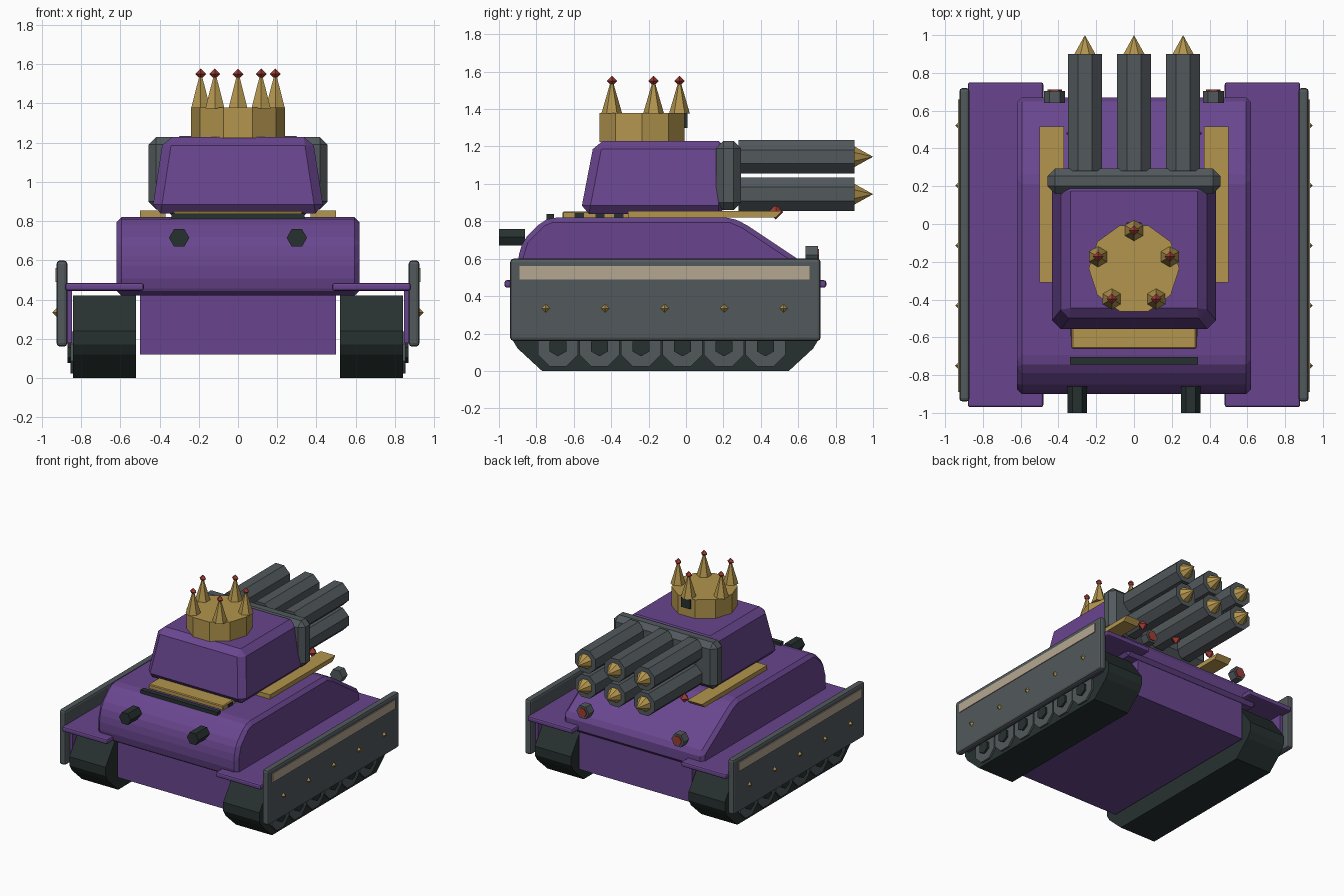
import bpy, bmesh, math
from mathutils import Matrix, Vector

cube = bpy.data.objects.get("Cube")
if cube:
    bpy.data.objects.remove(cube, do_unlink=True)


def material(name, rgb):
    m = bpy.data.materials.new(name)
    m.use_nodes = True
    m.diffuse_color = (*rgb, 1)
    m.node_tree.nodes["Principled BSDF"].inputs["Base Color"].default_value = (*rgb, 1)
    return m


PURPLE = material("purple armour", (0.14, 0.06, 0.27))
GREY = material("steel grey", (0.085, 0.1, 0.107))
DARK = material("dark rubber", (0.02, 0.031, 0.03))
GOLD = material("gold", (0.45, 0.30, 0.075))
BEIGE = material("beige", (0.46, 0.38, 0.28))
RED = material("red gem", (0.35, 0.045, 0.035))


def finish(name, bm, mat, bevel=0, segments=1):
    if bevel:
        bmesh.ops.bevel(bm, geom=bm.edges[:], offset=bevel, segments=segments,
                        affect='EDGES', profile=0.5, clamp_overlap=True)
    bmesh.ops.recalc_face_normals(bm, faces=bm.faces[:])
    me = bpy.data.meshes.new(name)
    bm.to_mesh(me)
    bm.free()
    me.materials.append(mat)
    ob = bpy.data.objects.new(name, me)
    bpy.context.collection.objects.link(ob)
    return ob


def box(name, mat, x, y, z, bevel=0, segments=1):
    """Box from (min, max) ranges."""
    bm = bmesh.new()
    bmesh.ops.create_cube(bm, size=1)
    for v in bm.verts:
        v.co = Vector([r[0] + (c + 0.5) * (r[1] - r[0]) for c, r in zip(v.co, (x, y, z))])
    return finish(name, bm, mat, bevel, segments)


def extrude(name, mat, profile, x, bevel=0):
    """Side profile in (y, z) extruded across an x range."""
    bm = bmesh.new()
    face = bm.faces.new([bm.verts.new((x[0], y, z)) for y, z in profile])
    new = bmesh.ops.extrude_face_region(bm, geom=[face])["geom"]
    moved = [g for g in new if isinstance(g, bmesh.types.BMVert)]
    bmesh.ops.translate(bm, verts=moved, vec=(x[1] - x[0], 0, 0))
    return finish(name, bm, mat, bevel)


def cone(name, mat, base, axis, length, r1, r2, sides, turn=0):
    """Cone or cylinder that starts at base and runs along axis."""
    bm = bmesh.new()
    bmesh.ops.create_cone(bm, cap_ends=True, segments=sides, radius1=r1, radius2=r2, depth=length)
    axis = Vector(axis)
    spin = axis.to_track_quat('Z', 'Y').to_matrix().to_4x4()
    place = Matrix.Translation(Vector(base) + axis * length / 2)
    bmesh.ops.transform(bm, verts=bm.verts[:], matrix=place @ spin @ Matrix.Rotation(turn, 4, 'Z'))
    bmesh.ops.remove_doubles(bm, verts=bm.verts[:], dist=0.0001)
    return finish(name, bm, mat)


def gem(name, mat, centre, r):
    bm = bmesh.new()
    bmesh.ops.create_uvsphere(bm, u_segments=4, v_segments=2, radius=r)
    bmesh.ops.translate(bm, verts=bm.verts[:], vec=centre)
    return finish(name, bm, mat)


def span(side, a, b):
    return tuple(sorted((side * a, side * b)))


# Hull
box("lower_hull", PURPLE, (-0.5, 0.5), (-0.81, 0.64), (0.12, 0.45))
extrude("upper_hull", PURPLE,
        [(-0.87, 0.42), (-0.9, 0.48), (-0.9, 0.6), (-0.87, 0.7), (-0.77, 0.8), (-0.72, 0.82),
         (0.24, 0.82), (0.31, 0.79), (0.67, 0.55), (0.67, 0.42)], (-0.62, 0.62), 0.03)

# Running gear, mirrored on both sides
for s, label in ((1, "left"), (-1, "right")):
    extrude(label + "_track", DARK,
            [(-0.77, 0), (0.55, 0), (0.68, 0.12), (0.71, 0.17), (0.71, 0.24), (0.58, 0.42),
             (-0.8, 0.42), (-0.93, 0.24), (-0.93, 0.17), (-0.9, 0.12)], span(s, 0.52, 0.84))
    for i in range(6):
        y = -0.685 + i * 0.222
        cone(label + "_road_wheel", GREY, (s * 0.82, y, 0.13), (s, 0, 0), 0.035, 0.115, 0.115, 8, math.pi / 8)
        cone(label + "_wheel_hub", DARK, (s * 0.83, y, 0.13), (s, 0, 0), 0.04, 0.052, 0.052, 6)
    box(label + "_fender", PURPLE, span(s, 0.48, 0.88), (-0.97, 0.75), (0.445, 0.485), 0.012, 2)
    box(label + "_skirt_mount", PURPLE, span(s, 0.845, 0.875), (-0.88, 0.66), (0.18, 0.45))
    box(label + "_skirt", GREY, span(s, 0.87, 0.925), (-0.94, 0.72), (0.16, 0.6), 0.018, 2)
    box(label + "_skirt_stripe", BEIGE, span(s, 0.922, 0.931), (-0.89, 0.66), (0.49, 0.56))
    for i in range(5):
        gem(label + "_skirt_rivet", GOLD, (s * 0.922, -0.75 + i * 0.318, 0.335), 0.025)

    # Lamps and deck rails
    cone(label + "_headlight", DARK, (s * 0.3, -0.86, 0.715), (0, -1, 0), 0.14, 0.052, 0.052, 6, math.pi / 6)
    cone(label + "_headlight_lens", DARK, (s * 0.3, -0.995, 0.715), (0, -1, 0), 0.005, 0.03, 0.03, 6, math.pi / 6)
    cone(label + "_tail_light", GREY, (s * 0.42, 0.64, 0.62), (0, 1, 0), 0.065, 0.056, 0.056, 6, math.pi / 6)
    cone(label + "_tail_lens", RED, (s * 0.42, 0.7, 0.62), (0, 1, 0), 0.012, 0.038, 0.038, 6, math.pi / 6)
    extrude(label + "_deck_rail", GOLD,
            [(-0.31, 0.82), (0.48, 0.82), (0.515, 0.855), (-0.31, 0.855)], span(s, 0.37, 0.5))

# Engine deck grille
box("grille_plate", GOLD, (-0.33, 0.33), (-0.66, -0.3), (0.815, 0.853), 0.006)
box("grille_slot", DARK, (-0.34, 0.34), (-0.745, -0.705), (0.81, 0.838))
for y in (-0.57, -0.46, -0.36):
    box("grille_slat", DARK, (-0.336, 0.336), (y - 0.025, y + 0.025), (0.815, 0.845))
for x in (-0.32, 0, 0.32):
    gem("deck_gem", RED, (x, 0.48, 0.85), 0.04)

# Turret with tapering walls
bm = bmesh.new()
bmesh.ops.create_cube(bm, size=2)
for v in bm.verts:
    top, front = v.co.z > 0, v.co.y < 0
    half = 0.38 if top else 0.44
    y = (-0.49 if top else -0.565) if front else 0.22
    v.co = (math.copysign(half, v.co.x), y, 1.23 if top else 0.84)
finish("turret", bm, PURPLE, 0.045)
box("launcher_plate", GREY, (-0.457, 0.457), (0.16, 0.295), (0.86, 1.23), 0.04)

# Missile battery
for x in (-0.26, 0, 0.26):
    for z in (0.945, 1.145):
        cone("missile_tube", GREY, (x, 0.28, z), (0, 1, 0), 0.62, 0.097, 0.097, 8, math.pi / 8)
        cone("missile_tip", GOLD, (x, 0.9, z), (0, 1, 0), 0.1, 0.06, 0, 8, math.pi / 8)

# Crown cupola
cx, cy = 0, -0.235
cone("crown_band", GOLD, (cx, cy, 1.225), (0, 0, 1), 0.155, 0.24, 0.24, 10, math.pi / 2)
box("crown_hatch_latch", DARK, (-0.04, 0.04), (-0.04, 0.008), (1.3, 1.375))
for i in range(5):
    a = math.pi / 2 + i * math.tau / 5
    x, y = cx + 0.2 * math.cos(a), cy + 0.2 * math.sin(a)
    cone("crown_spike", GOLD, (x, y, 1.375), (0, 0, 1), 0.165, 0.056, 0.008, 6)
    gem("crown_gem", RED, (x, y, 1.55), 0.028)
